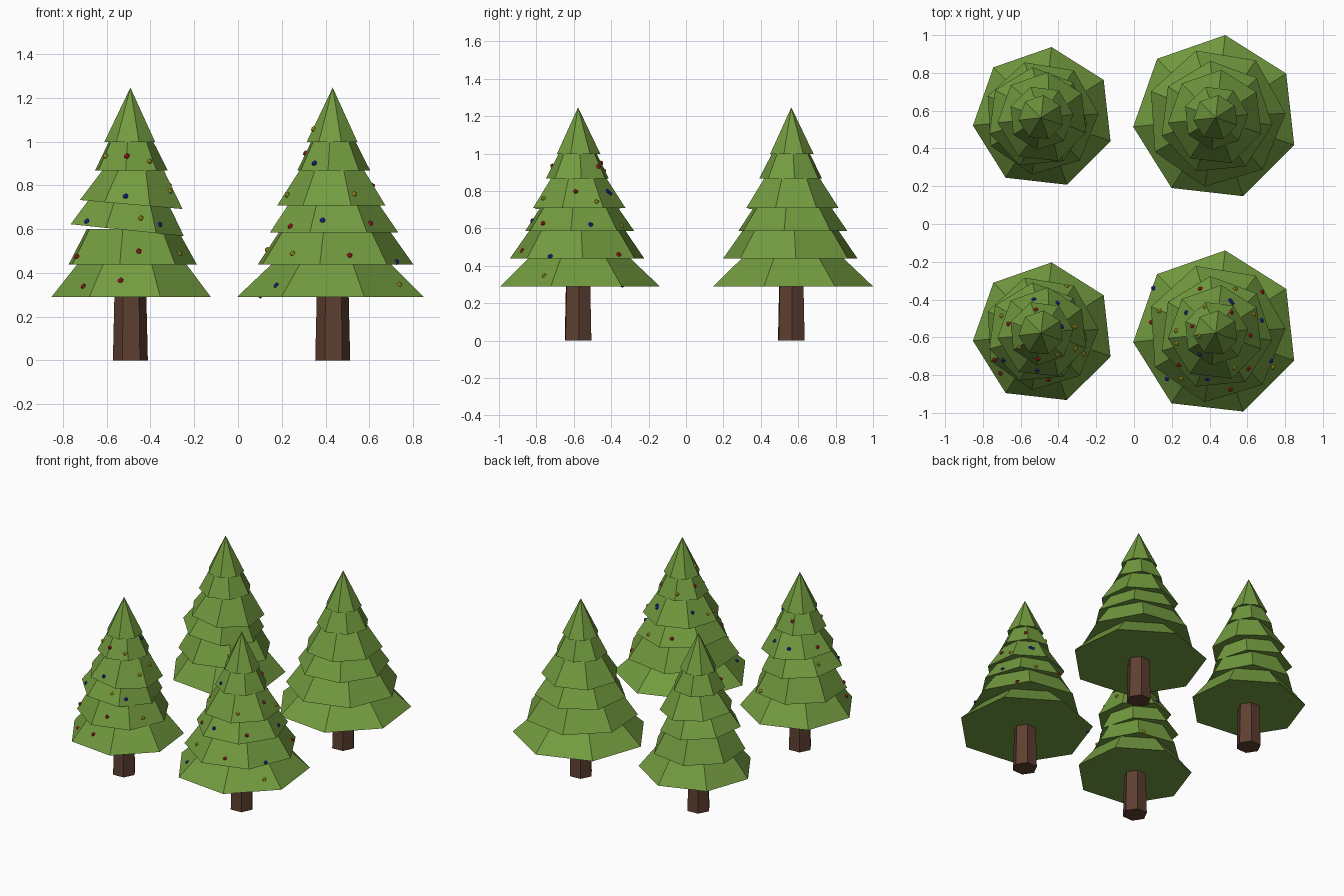
import bpy, bmesh
from math import cos, sin, radians, tau
from mathutils import Vector, Matrix
from mathutils.bvhtree import BVHTree

if "Cube" in bpy.data.objects:
    bpy.data.objects.remove(bpy.data.objects["Cube"])


def material(name, rgb):
    m = bpy.data.materials.new(name)
    m.diffuse_color = (*rgb, 1)
    m.use_nodes = True
    m.node_tree.nodes["Principled BSDF"].inputs["Base Color"].default_value = m.diffuse_color
    return m


GREEN = material("needle_green", (.17, .33, .05))
BROWN = material("bark_brown", (.11, .05, .03))
BAUBLE = {"R": material("bauble_red", (.6, .02, .02)),
          "Y": material("bauble_yellow", (.6, .5, .02)),
          "B": material("bauble_blue", (.02, .03, .5))}


def finish(bm, name, mat):
    bmesh.ops.recalc_face_normals(bm, faces=bm.faces[:])
    me = bpy.data.meshes.new(name)
    bm.to_mesh(me)
    bm.free()
    me.materials.append(mat)
    ob = bpy.data.objects.new(name, me)
    bpy.context.collection.objects.link(ob)
    return ob


def frustum(bm, centre, n, start, r0, z0, r1, z1, tilt=0):
    """Closed n-sided frustum, or a cone when r1 is 0, tilted about its base."""
    base = Vector((centre[0], centre[1], z0))
    rot = Matrix.Rotation(radians(tilt), 3, 'Y')

    def ring(r, h):
        return [bm.verts.new(base + rot @ Vector((r * cos(radians(start) + tau * i / n),
                                                  r * sin(radians(start) + tau * i / n), h)))
                for i in range(n)]
    low = ring(r0, 0)
    bm.faces.new(low)
    if r1 == 0:
        tip = bm.verts.new(base + rot @ Vector((0, 0, z1 - z0)))
        for i in range(n):
            bm.faces.new((low[i], low[(i + 1) % n], tip))
        return
    high = ring(r1, z1 - z0)
    bm.faces.new(high)
    for i in range(n):
        j = (i + 1) % n
        bm.faces.new((low[i], low[j], high[j], high[i]))


# tiers from the bottom: base radius, base z, top radius, top z, twist, tilt, x shift
WIDE = [(.440, .29, .265, .455, 0, 0, 0),
        (.370, .438, .255, .60, 23, 0, 0),
        (.302, .585, .205, .725, 12, 0, 0),
        (.255, .709, .145, .88, 0, 0, 0),
        (.172, .868, .097, 1.015, 25, 0, 0),
        (.120, .998, 0, 1.247, 0, 0, 0)]
SLIM = [(.376, .29, .245, .455, 0, 0, .013),
        (.305, .438, .215, .60, 23, 0, 0),
        (.268, .596, .185, .73, 12, 6, -.02),
        (.243, .712, .137, .88, 0, 5, .01),
        (.172, .868, .097, 1.015, 25, 0, 0),
        (.120, .998, 0, 1.247, 0, 0, 0)]


def tree(name, x, y, tiers):
    bm = bmesh.new()
    frustum(bm, (x, y), 6, 3, .08, 0, .073, .30)
    finish(bm, name + "_trunk", BROWN)
    bm = bmesh.new()
    for r0, z0, r1, z1, twist, tilt, dx in tiers:
        frustum(bm, (x + dx, y), 7, 83.5 + twist, r0, z0, r1, z1, tilt)
    bm.normal_update()
    bvh = BVHTree.FromBMesh(bm)
    finish(bm, name + "_branches", GREEN)
    return bvh


FRONT_Y, BACK_Y = -.577, .563
tree("plain_slim_tree", -.492, BACK_Y, SLIM)
tree("plain_wide_tree", .433, BACK_Y, WIDE)
slim = tree("decorated_slim_tree", -.492, FRONT_Y, SLIM)
wide = tree("decorated_wide_tree", .433, FRONT_Y, WIDE)

# baubles, placed by casting onto the branches from the front (x, z), right (y, z) or top (x, y)
SLIM_FRONT = [("Y", -.605, .934), ("R", -.508, .934), ("Y", -.404, .91), ("Y", -.31, .773),
              ("B", -.514, .75), ("Y", -.445, .65), ("B", -.69, .635), ("B", -.358, .62),
              ("Y", -.267, .488), ("R", -.454, .498), ("R", -.737, .475), ("R", -.537, .365),
              ("R", -.705, .338)]
SLIM_TOP = [("Y", -.357, -.33), ("B", -.53, -.40), ("B", -.405, -.42), ("R", -.52, -.455),
            ("Y", -.70, -.487), ("R", -.664, -.53), ("Y", -.315, -.545), ("B", -.384, -.545)]
WIDE_FRONT = [("Y", .346, 1.057), ("B", .35, .901), ("Y", .228, .755), ("Y", .532, .76),
              ("B", .386, .64), ("R", .24, .612), ("R", .605, .626), ("Y", .25, .488),
              ("R", .51, .48), ("B", .176, .342), ("Y", .737, .346)]
WIDE_RIGHT = [("R", -.468, .93), ("R", -.59, .797), ("B", -.42, .797), ("Y", -.478, .743),
              ("B", -.51, .62), ("Y", -.345, .615), ("R", -.36, .46), ("B", -.725, .45)]
WIDE_TOP = [("B", .103, -.34), ("R", .352, -.344), ("B", .51, -.407), ("Y", .378, -.44),
            ("B", .278, -.47), ("Y", .135, -.46), ("R", .093, -.52), ("Y", .225, -.566),
            ("R", .31, -.54)]
VIEWS = {"front": (lambda a, b: Vector((a, -3, b)), Vector((0, 1, 0))),
         "right": (lambda a, b: Vector((3, a, b)), Vector((-1, 0, 0))),
         "top": (lambda a, b: Vector((a, b, 3)), Vector((0, 0, -1)))}

balls = {c: bmesh.new() for c in BAUBLE}
for bvh, view, items in ((slim, "front", SLIM_FRONT), (slim, "top", SLIM_TOP),
                         (wide, "front", WIDE_FRONT), (wide, "right", WIDE_RIGHT),
                         (wide, "top", WIDE_TOP)):
    origin, direction = VIEWS[view]
    for colour, a, b in items:
        start = origin(a, b)
        hit = bvh.ray_cast(start, direction)[0]
        if hit is None:
            # just outside the outline: use the closest point of the branches
            mid = start.copy()
            if view == "front":
                mid.y = FRONT_Y
            elif view == "right":
                mid.x = .433
            else:
                mid.z = .4
            hit = bvh.find_nearest(mid)[0]
        bmesh.ops.create_icosphere(balls[colour], subdivisions=1, radius=.014,
                                   matrix=Matrix.Translation(hit))
for colour, bm in balls.items():
    finish(bm, BAUBLE[colour].name + "s", BAUBLE[colour])
